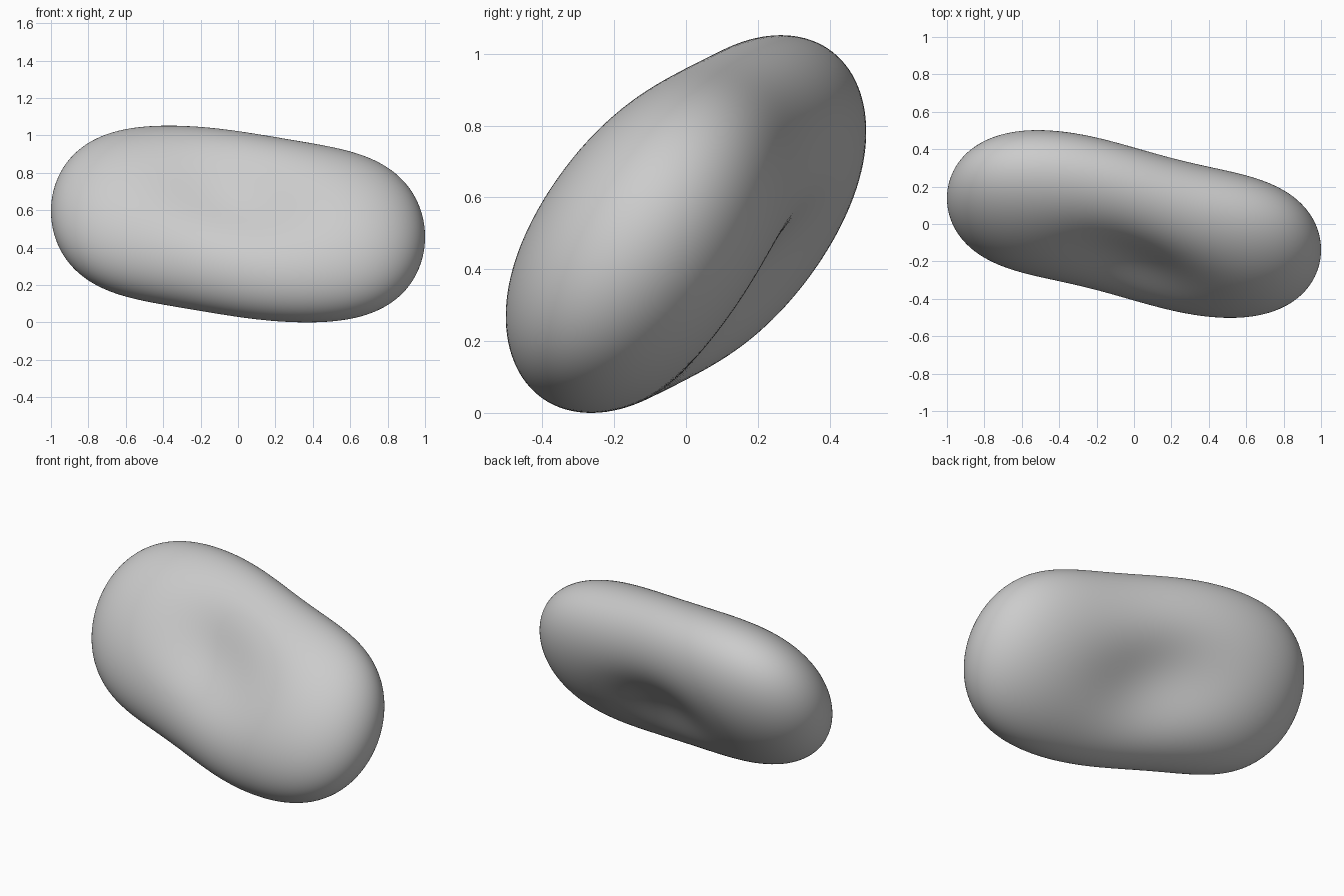
import bpy, bmesh, math
from mathutils import Vector

if "Cube" in bpy.data.objects:
    bpy.data.objects.remove(bpy.data.objects["Cube"])

# Pale grey body colour
grey = bpy.data.materials.new("pale_grey")
grey.diffuse_color = (0.6, 0.6, 0.6, 1)
grey.use_nodes = True
grey.node_tree.nodes["Principled BSDF"].inputs["Base Color"].default_value = grey.diffuse_color

# Cross-section axes: broad direction and thin direction, tilted about x
TILT = math.radians(56)
BROAD = Vector((0, math.cos(TILT), math.sin(TILT)))
THIN = Vector((0, -math.sin(TILT), math.cos(TILT)))


def body_point(s):
    """Turn a unit sphere point (pole along x) into a dimpled two-lobed body."""
    x = max(-1.0, min(1.0, s.x))
    ring = math.hypot(s.y, s.z)
    cos_a, sin_a = (s.y / ring, s.z / ring) if ring > 1e-6 else (0, 0)
    r = math.sqrt(max(0.0, 1 - x ** 4))            # rounded ends
    v = 0.53 * (1 + 0.05 * math.exp(-(x / 0.4) ** 2)) * r * cos_a
    dimple = 1 - 0.31 * math.exp(-(x / 0.4) ** 2 - (v / 0.31) ** 2)
    w = 0.335 * r * sin_a * dimple
    shift = 1.1 * math.tanh(2 * x)                 # lobes offset either way
    centre = Vector((x, -0.13 * shift, -0.065 * shift))
    return centre + BROAD * v + THIN * w


# Body: sphere turned so its poles lie on x, then reshaped
bm = bmesh.new()
bmesh.ops.create_uvsphere(bm, u_segments=128, v_segments=96, radius=1)
for vert in bm.verts:
    c = vert.co
    vert.co = body_point(Vector((c.z, c.x, c.y)))
bmesh.ops.recalc_face_normals(bm, faces=bm.faces)

# Centre on x and y, stand on the floor
lo = Vector([min(v.co[i] for v in bm.verts) for i in range(3)])
hi = Vector([max(v.co[i] for v in bm.verts) for i in range(3)])
offset = Vector((-(lo.x + hi.x) / 2, -(lo.y + hi.y) / 2, -lo.z))
bmesh.ops.translate(bm, verts=bm.verts, vec=offset)
for face in bm.faces:
    face.smooth = True

mesh = bpy.data.meshes.new("dimpled_body")
bm.to_mesh(mesh)
bm.free()
mesh.materials.append(grey)
body = bpy.data.objects.new("dimpled_body", mesh)
bpy.context.collection.objects.link(body)
